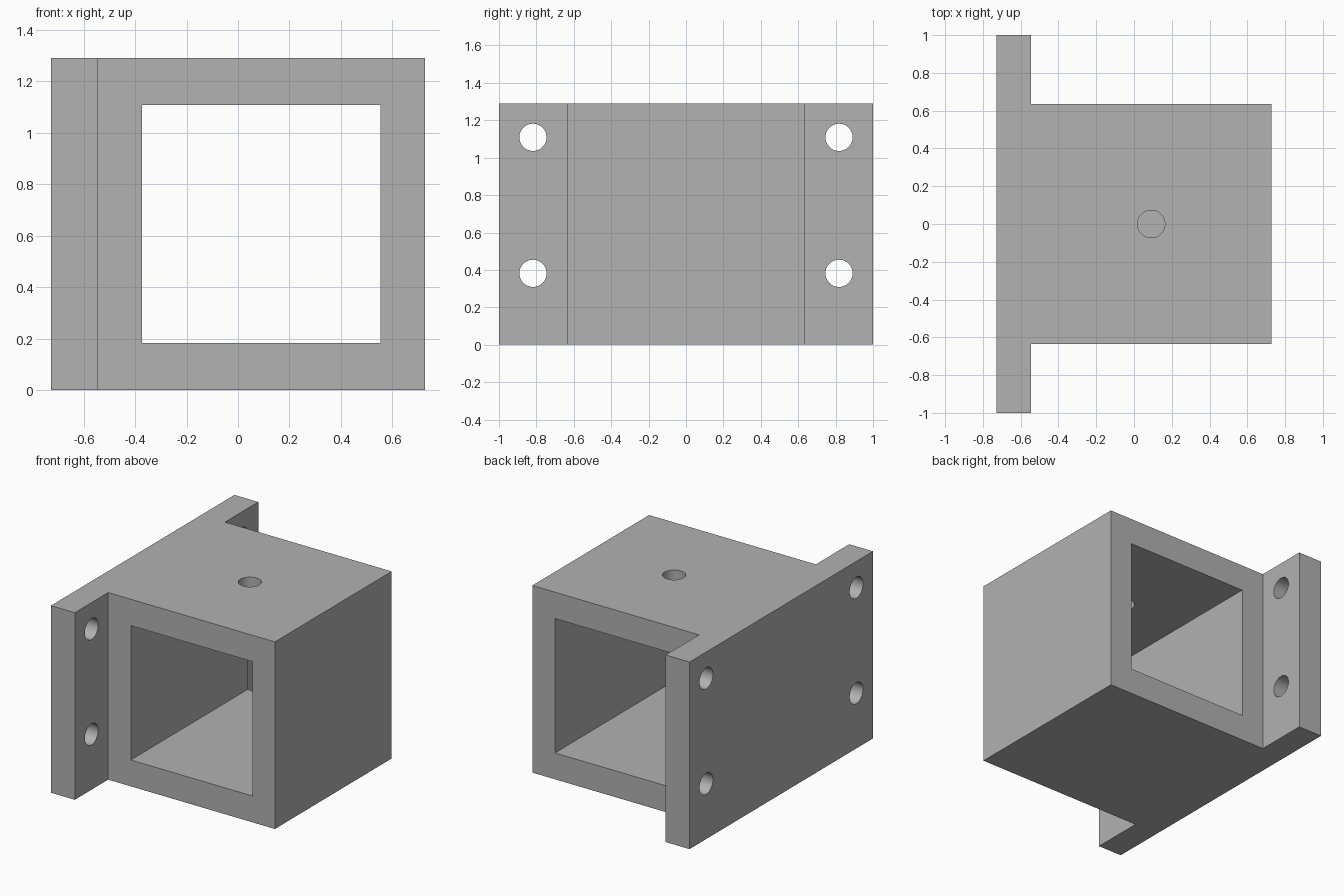
import bpy, bmesh
from math import pi
from mathutils import Matrix

default = bpy.data.objects.get("Cube")
if default:
    bpy.data.objects.remove(default, do_unlink=True)

U = 2 / 11                       # wall thickness, the basic module
WIDTH, HEIGHT = 8 * U, 7.1 * U   # overall x and z size
LEFT, RIGHT = -WIDTH / 2, WIDTH / 2
STEP = LEFT + U                  # inner face of the mounting plate
HALF = 3.5 * U                   # half depth of the box
MID = (STEP + RIGHT) / 2         # centre of the box in x

grey = bpy.data.materials.new("plain grey")
grey.use_nodes = True
colour = (0.445, 0.445, 0.445, 1)
grey.diffuse_color = colour
grey.node_tree.nodes["Principled BSDF"].inputs["Base Color"].default_value = colour


def make_object(name, bm):
    bmesh.ops.recalc_face_normals(bm, faces=bm.faces[:])
    mesh = bpy.data.meshes.new(name)
    bm.to_mesh(mesh)
    bm.free()
    mesh.materials.append(grey)
    obj = bpy.data.objects.new(name, mesh)
    bpy.context.collection.objects.link(obj)
    return obj


def cut(target, name, bm):
    cutter = make_object(name, bm)
    cutter.hide_render = True
    mod = target.modifiers.new(name, "BOOLEAN")
    mod.operation, mod.solver, mod.object = "DIFFERENCE", "EXACT", cutter
    bpy.context.view_layer.objects.active = target
    bpy.ops.object.modifier_apply(modifier=mod.name)
    bpy.data.objects.remove(cutter, do_unlink=True)


def drill(target, name, place, turn=Matrix()):
    bm = bmesh.new()
    bmesh.ops.create_cone(bm, cap_ends=True, segments=48, radius1=0.4 * U,
                          radius2=0.4 * U, depth=2 * U,
                          matrix=Matrix.Translation(place) @ turn)
    cut(target, name, bm)


# Body: box and mounting plate as one plan profile, extruded upwards
bm = bmesh.new()
side = [(LEFT, -1), (STEP, -1), (STEP, -HALF), (RIGHT, -HALF)]
plan = side + [(x, -y) for x, y in reversed(side)]
face = bm.faces.new([bm.verts.new((x, y, 0)) for x, y in plan])
top = bmesh.ops.extrude_face_region(bm, geom=[face])["geom"]
bmesh.ops.translate(bm, vec=(0, 0, HEIGHT),
                    verts=[v for v in top if isinstance(v, bmesh.types.BMVert)])
bracket = make_object("box_bracket", bm)

# Square opening from front to back
bm = bmesh.new()
bmesh.ops.create_cube(bm, size=1, matrix=Matrix.Translation((MID, 0, HEIGHT / 2))
                      @ Matrix.Diagonal((5.1 * U, 3, 5.1 * U, 1)))
cut(bracket, "opening_cutter", bm)

# Hole through the top wall only
drill(bracket, "top_hole_cutter", (MID, 0, HEIGHT))

# Four screw holes through the mounting plate
for y in (-4.5 * U, 4.5 * U):
    for z in (2.1 * U, 6.1 * U):
        drill(bracket, "screw_hole_cutter", (LEFT + U / 2, y, z),
              Matrix.Rotation(pi / 2, 4, "Y"))

bpy.ops.object.select_all(action="DESELECT")
bracket.select_set(True)
bpy.context.view_layer.objects.active = bracket
bpy.ops.object.shade_smooth_by_angle(angle=pi / 6)
